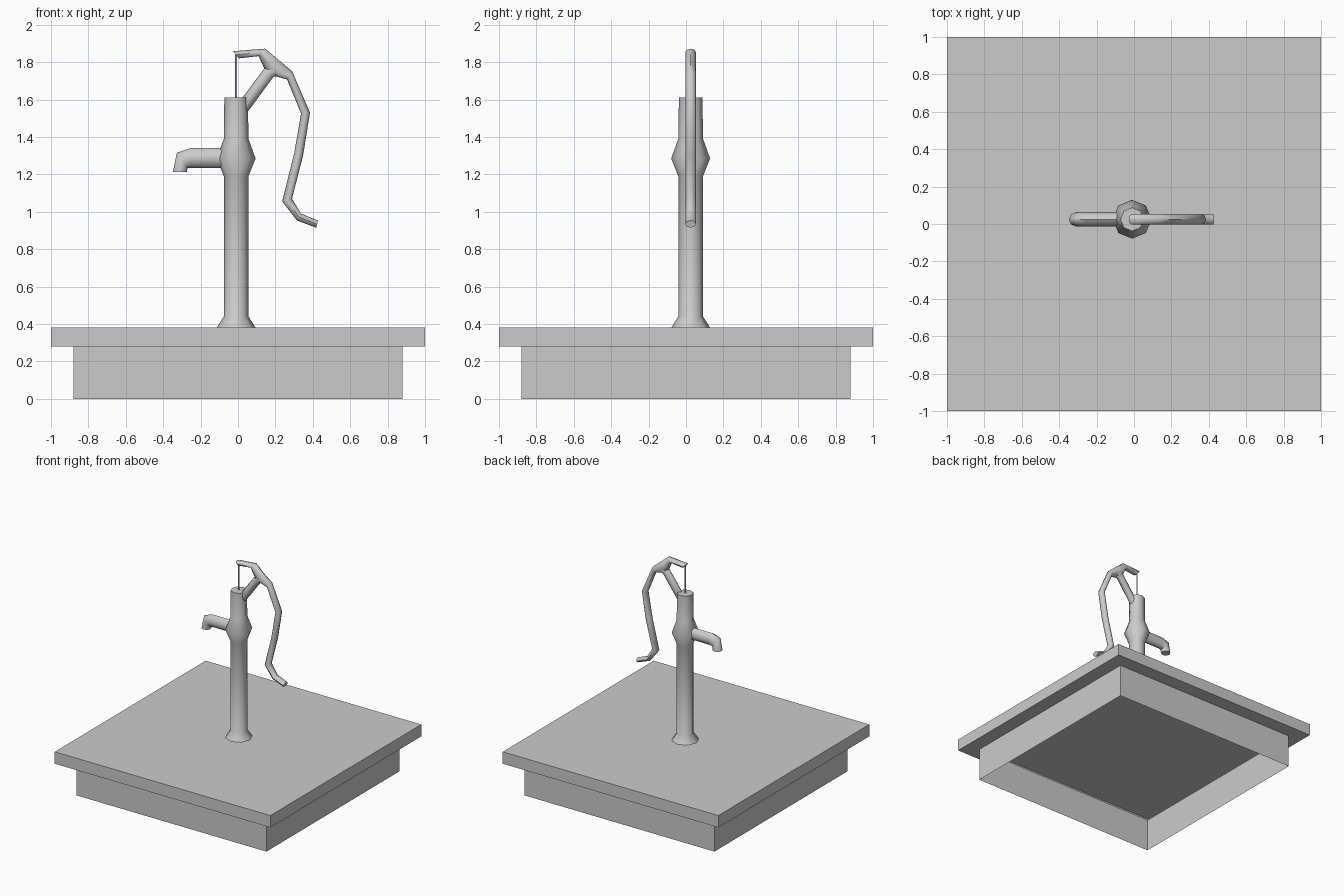
import bpy, bmesh, math
from mathutils import Vector

cube = bpy.data.objects.get("Cube")
if cube:
    bpy.data.objects.remove(cube, do_unlink=True)

GREY = (0.6, 0.6, 0.6, 1)
grey = bpy.data.materials.new("plain_grey")
grey.use_nodes = True
grey.diffuse_color = GREY
grey.node_tree.nodes["Principled BSDF"].inputs["Base Color"].default_value = GREY

AXIS_X, AXIS_Y = -0.01, 0.025   # pump centre line
SIDES = 8


def finish(name, bm, smooth=True):
    bmesh.ops.recalc_face_normals(bm, faces=bm.faces)
    mesh = bpy.data.meshes.new(name)
    bm.to_mesh(mesh)
    bm.free()
    mesh.materials.append(grey)
    obj = bpy.data.objects.new(name, mesh)
    bpy.context.collection.objects.link(obj)
    if smooth:
        bpy.ops.object.select_all(action='DESELECT')
        obj.select_set(True)
        bpy.context.view_layer.objects.active = obj
        bpy.ops.object.shade_smooth_by_angle(angle=math.radians(55))
    return obj


def skin(bm, rings):
    """Bridge consecutive closed rings of vertices with quads."""
    for a, b in zip(rings, rings[1:]):
        n = len(a)
        for i in range(n):
            j = (i + 1) % n
            bm.faces.new((a[i], a[j], b[j], b[i]))


def loft(name, sections, half_width, caps=(True, True)):
    """Tube through (x, z, x, z) sections: the two edges seen from the side."""
    bm = bmesh.new()
    rings = []
    for x1, z1, x2, z2 in sections:
        a, b = Vector((x1, AXIS_Y, z1)), Vector((x2, AXIS_Y, z2))
        mid, arm = (a + b) / 2, (a - b) / 2
        side = Vector((0, half_width, 0))
        angles = [math.tau * i / SIDES for i in range(SIDES)]
        rings.append([bm.verts.new(mid + arm * math.cos(t) + side * math.sin(t))
                      for t in angles])
    skin(bm, rings)
    for ring, cap in zip((rings[0], rings[-1]), caps):
        if cap:
            bm.faces.new(ring)
    return finish(name, bm)


def turned(name, profile, cap_top=True):
    """Upright turned part from (radius, height) pairs on the pump axis."""
    bm = bmesh.new()
    rings = [[bm.verts.new((AXIS_X + r * math.cos(math.tau * i / SIDES),
                            AXIS_Y + r * math.sin(math.tau * i / SIDES), z))
              for i in range(SIDES)] for r, z in profile]
    skin(bm, rings)
    if cap_top:
        bm.faces.new(rings[-1])
    return finish(name, bm)


# Base: slab with an overhanging rim and a skirt, hollow and open below
bm = bmesh.new()
levels = [(1, 0.38), (1, 0.28), (0.88, 0.28), (0.88, 0)]
rings = [[bm.verts.new((sx * h, sy * h, z))
          for sx, sy in ((-1, -1), (1, -1), (1, 1), (-1, 1))] for h, z in levels]
skin(bm, rings)
bm.faces.new(rings[0])
finish("base", bm, smooth=False)

# Column with flared foot and swollen collar
turned("column", [(0.104, 0.38), (0.066, 0.44), (0.066, 1.19), (0.104, 1.285),
                  (0.066, 1.39), (0.063, 1.61)])

# Thin pull rod
turned("pull_rod", [(0.005, 1.6), (0.005, 1.84)])

# Spout, bent down at the end
loft("spout", [(-0.03, 1.34, -0.03, 1.235), (-0.255, 1.34, -0.255, 1.235),
               (-0.327, 1.315, -0.27, 1.235), (-0.348, 1.212, -0.273, 1.212)], 0.038)

# Handle, sweeping over the top and down
loft("handle", [(-0.027, 1.858, 0.005, 1.82), (0.145, 1.872, 0.11, 1.832),
                (0.22, 1.81, 0.155, 1.735), (0.29, 1.75, 0.262, 1.708),
                (0.385, 1.53, 0.337, 1.525), (0.348, 1.30, 0.30, 1.31),
                (0.289, 1.07, 0.236, 1.055), (0.337, 0.99, 0.316, 0.953),
                (0.428, 0.953, 0.418, 0.915)], 0.029)

# Brace holding the handle
loft("handle_brace", [(0.02, 1.605, 0.02, 1.49), (0.14, 1.765, 0.19, 1.722),
                      (0.17, 1.80, 0.25, 1.725)], 0.027)
